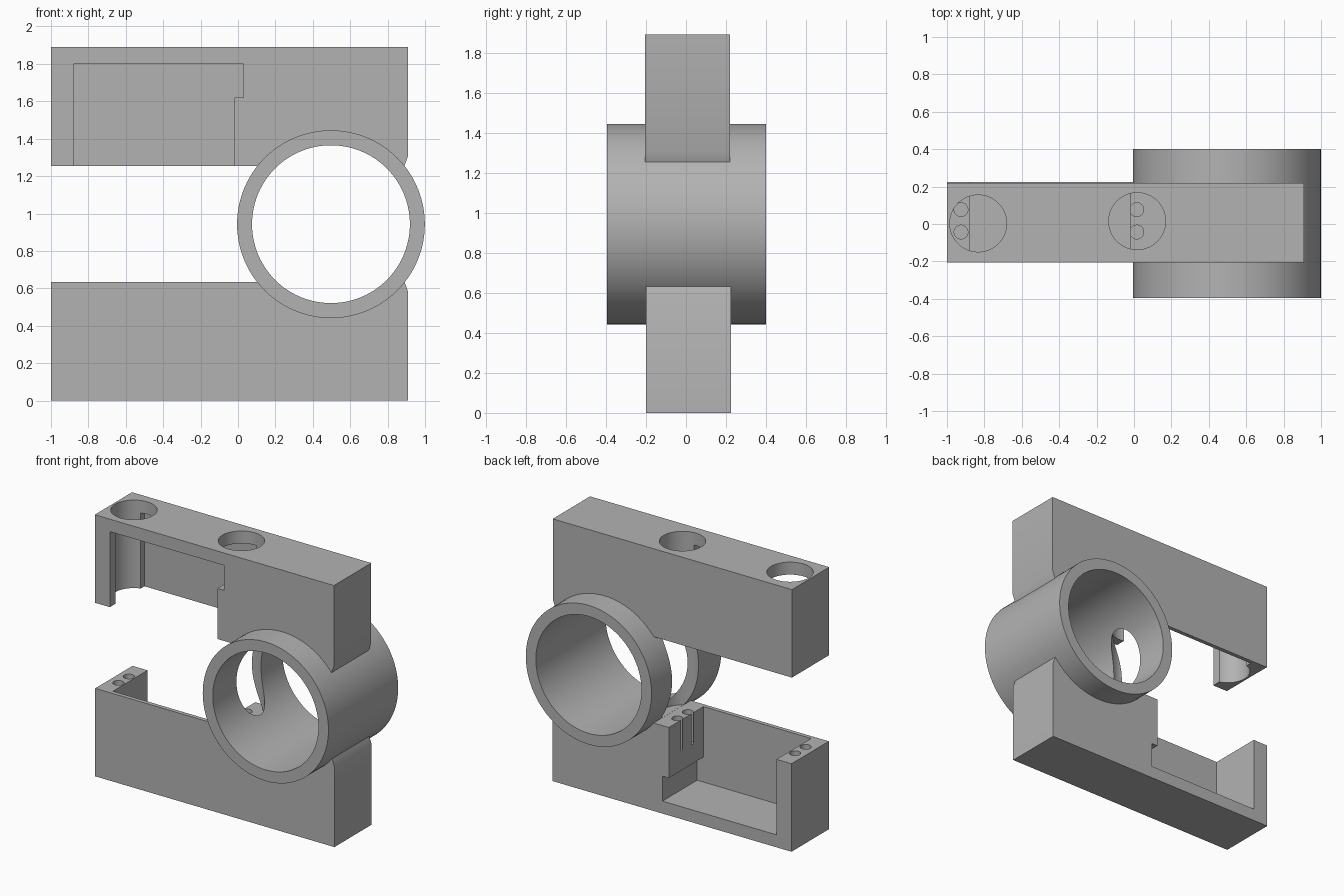
import bpy, bmesh, math
from mathutils import Matrix, Vector

if "Cube" in bpy.data.objects:
    bpy.data.objects.remove(bpy.data.objects["Cube"])

grey = bpy.data.materials.new("plain grey")
grey.use_nodes = True
grey.diffuse_color = (0.45, 0.45, 0.45, 1)
grey.node_tree.nodes["Principled BSDF"].inputs["Base Color"].default_value = grey.diffuse_color

HEIGHT = 1.89
MID_Y = 0.01
RING_X, RING_Z = 0.497, 0.943


def add_object(name, bm):
    bmesh.ops.recalc_face_normals(bm, faces=bm.faces)
    mesh = bpy.data.meshes.new(name)
    bm.to_mesh(mesh)
    bm.free()
    mesh.materials.append(grey)
    obj = bpy.data.objects.new(name, mesh)
    bpy.context.collection.objects.link(obj)
    return obj


def extrude_profile(name, points, y0, y1, flip):
    """Extrude an x-z outline along y; flip turns it over for the lower arm."""
    bm = bmesh.new()
    face = bm.faces.new([bm.verts.new((x, y0, z)) for x, z in points])
    new = bmesh.ops.extrude_face_region(bm, geom=[face])["geom"]
    moved = [v for v in new if isinstance(v, bmesh.types.BMVert)]
    bmesh.ops.translate(bm, verts=moved, vec=(0, y1 - y0, 0))
    if flip:
        for v in bm.verts:
            v.co.y = 2 * MID_Y - v.co.y
            v.co.z = HEIGHT - v.co.z
    return add_object(name, bm)


def cylinder(name, start, end, radius, sides=64):
    a, b = Vector(start), Vector(end)
    turn = (b - a).to_track_quat("Z", "Y").to_matrix().to_4x4()
    bm = bmesh.new()
    bmesh.ops.create_cone(bm, cap_ends=True, segments=sides, radius1=radius, radius2=radius,
                          depth=(b - a).length, matrix=Matrix.Translation((a + b) / 2) @ turn)
    return add_object(name, bm)


def cut(target, cutter):
    mod = target.modifiers.new("cut", "BOOLEAN")
    mod.operation = "DIFFERENCE"
    mod.solver = "EXACT"
    mod.object = cutter
    bpy.context.view_layer.objects.active = target
    bpy.ops.object.modifier_apply(modifier=mod.name)
    bpy.data.objects.remove(cutter)


def ring_cutter(radius):
    return cylinder("bore", (RING_X, -0.6, RING_Z), (RING_X, 0.6, RING_Z), radius, 96)


def access_hole(x, y, bottom):
    return cylinder("access", (x, y, bottom), (x, y, 2), 0.152)


# Arm outline with a small chamfer beside the ring, and the stepped pocket
ARM = [(-1, 1.255), (0.89, 1.255), (0.91, 1.31), (0.91, HEIGHT), (-1, HEIGHT)]
POCKET = [(-0.88, 1.1), (-0.02, 1.1), (-0.02, 1.62), (0.03, 1.62), (0.03, 1.8), (-0.88, 1.8)]

arms = []
for name, flip in (("upper_arm", False), ("lower_arm", True)):
    arm = extrude_profile(name, ARM, -0.205, 0.22, flip)
    cut(arm, extrude_profile("pocket", POCKET, -0.4, 0.19, flip))
    cut(arm, ring_cutter(0.46))
    arms.append(arm)
upper_arm, lower_arm = arms

# Bored tube, slightly proud of both arms
ring = cylinder("ring", (RING_X, -0.395, RING_Z), (RING_X, 0.4, RING_Z), 0.502, 96)
cut(ring, ring_cutter(0.422))

# Screwdriver access holes through the upper arm and ring wall
cut(upper_arm, access_hole(-0.833, 0.003, 1.1))
cut(upper_arm, access_hole(0.017, 0.015, 1.1))
cut(ring, access_hole(0.017, 0.015, 0.637))

# Screw holes in the posts of the lower arm
for x in (-0.925, 0.015):
    for y in (-0.043, 0.077):
        cut(lower_arm, cylinder("screw", (x, y, 0.41), (x, y, 0.8), 0.037, 24))

# Smooth round walls, crisp edges
bpy.ops.object.select_all(action="DESELECT")
for obj in (upper_arm, lower_arm, ring):
    obj.select_set(True)
bpy.context.view_layer.objects.active = ring
bpy.ops.object.shade_smooth_by_angle(angle=math.radians(30))
